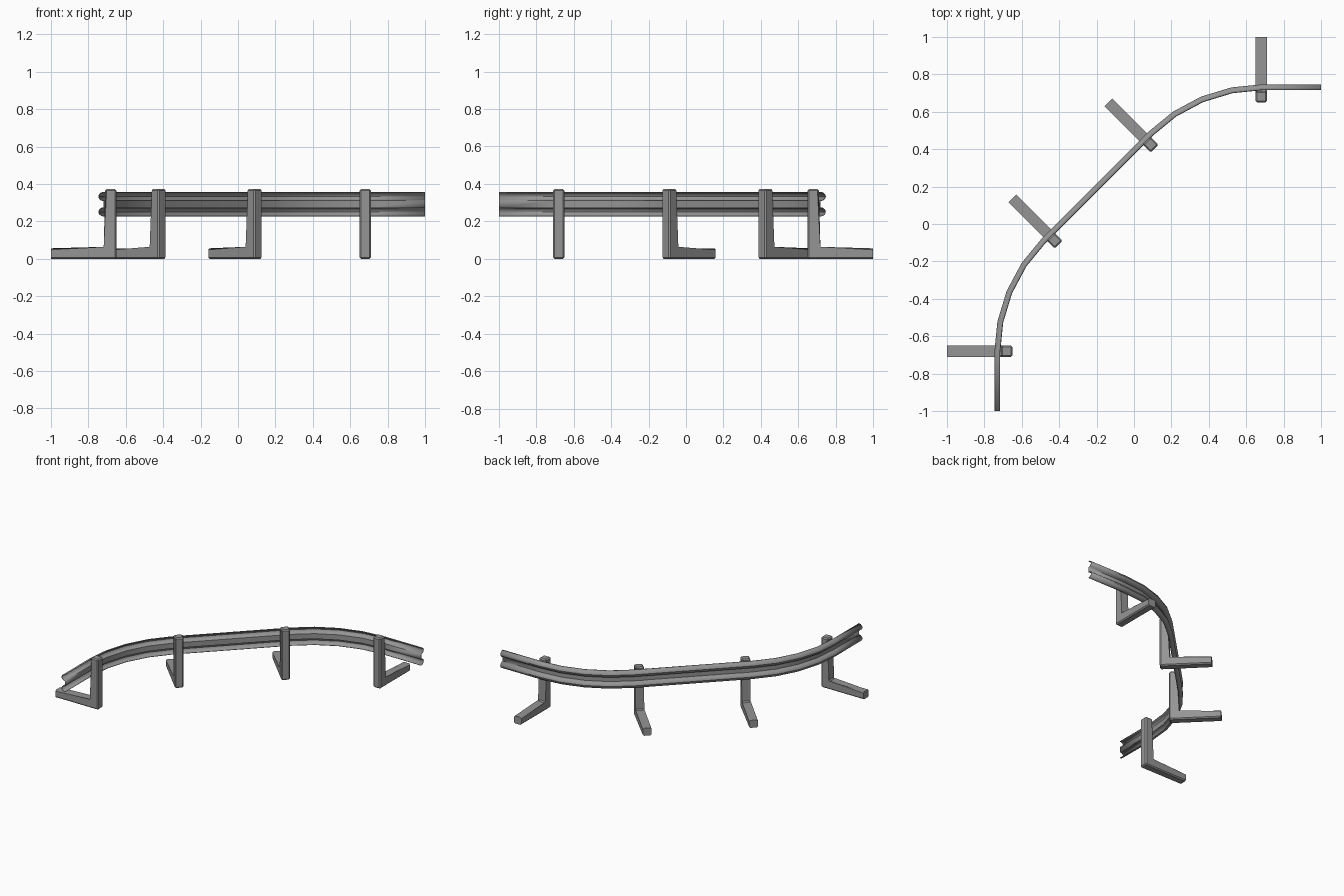
import bpy, bmesh, math
from mathutils import Vector

old = bpy.data.objects.get("Cube")
if old:
    bpy.data.objects.remove(old, do_unlink=True)

steel = bpy.data.materials.new("grey steel")
steel.use_nodes = True
GREY = (0.3, 0.3, 0.3, 1)
steel.diffuse_color = GREY
steel.node_tree.nodes["Principled BSDF"].inputs["Base Color"].default_value = GREY


def make_object(name, bm):
    bmesh.ops.recalc_face_normals(bm, faces=bm.faces[:])
    mesh = bpy.data.meshes.new(name)
    bm.to_mesh(mesh)
    bm.free()
    mesh.materials.append(steel)
    obj = bpy.data.objects.new(name, mesh)
    bpy.context.collection.objects.link(obj)
    return obj


def smooth(obj, degrees):
    bpy.ops.object.select_all(action='DESELECT')
    bpy.context.view_layer.objects.active = obj
    obj.select_set(True)
    bpy.ops.object.shade_smooth_by_angle(angle=math.radians(degrees))


# Rail path: straight end, bend, diagonal, mirrored bend, straight end
RADIUS, STEPS, LINE = 0.85, 4, 0.73
half = [(Vector((1, LINE)), Vector((0, 1)))]
centre = Vector((0.69, LINE - RADIUS))
for i in range(STEPS + 1):
    a = math.radians(90 + 45 * i / STEPS)
    normal = Vector((math.cos(a), math.sin(a)))
    half.append((centre + normal * RADIUS, normal))


def flip(v):
    return Vector((-v.y, -v.x))


path = half + [(flip(p), flip(n)) for p, n in reversed(half)]

# W-beam profile: two rounded ridges joined by a flat web (offset, height)
MID, RIDGE, BUMP, DEPTH = 0.292, 0.041, 0.023, 0.028
profile = []
for side in (1, -1):
    for i in range(7):
        a = math.pi * i / 6
        profile.append((DEPTH * math.sin(a) - 0.013,
                        MID + side * RIDGE + BUMP * math.cos(a)))

bm = bmesh.new()
rings = []
for p, n in path:
    rings.append([bm.verts.new((*(p + n * o), z)) for o, z in profile])
for r, s in zip(rings, rings[1:]):
    for i in range(len(profile) - 1):
        bm.faces.new((r[i], r[i + 1], s[i + 1], s[i]))
rail = make_object("guard_rail", bm)
mod = rail.modifiers.new("sheet thickness", 'SOLIDIFY')
mod.thickness = 0.004
mod.offset = 0
smooth(rail, 35)

# L-shaped supports: upright on the inner side, foot running outwards
WIDTH, LENGTH, HEIGHT, FOOT = 0.06, 0.35, 0.373, 0.056
outline = [(0, 0), (LENGTH, 0), (LENGTH, FOOT), (WIDTH, FOOT),
           (WIDTH, HEIGHT), (0, HEIGHT)]


def support(name, start, direction):
    across = Vector((-direction.y, direction.x)) * WIDTH / 2
    bm = bmesh.new()
    sides = [[bm.verts.new((*(start + direction * d + across * s), z))
              for d, z in outline] for s in (-1, 1)]
    a, b = sides
    bm.faces.new(a)
    bm.faces.new(b[::-1])
    for i in range(len(a)):
        j = (i + 1) % len(a)
        bm.faces.new((a[i], b[i], b[j], a[j]))
    # Chamfer everything except the cut end of the foot
    tip = {a[1], a[2], b[1], b[2]}
    edges = [e for e in bm.edges if not set(e.verts) <= tip]
    bmesh.ops.bevel(bm, geom=edges, offset=0.008, segments=1,
                    affect='EDGES', profile=0.5)
    return make_object(name, bm)


diagonal = Vector((-1, 1)).normalized()
left_posts = [("end", Vector((0.68, 0.65)), Vector((0, 1))),
              ("middle", Vector((0.11, 0.403)), diagonal)]
for label, start, direction in left_posts:
    support(f"left_{label}_support", start, direction)
    support(f"right_{label}_support", flip(start), flip(direction))
